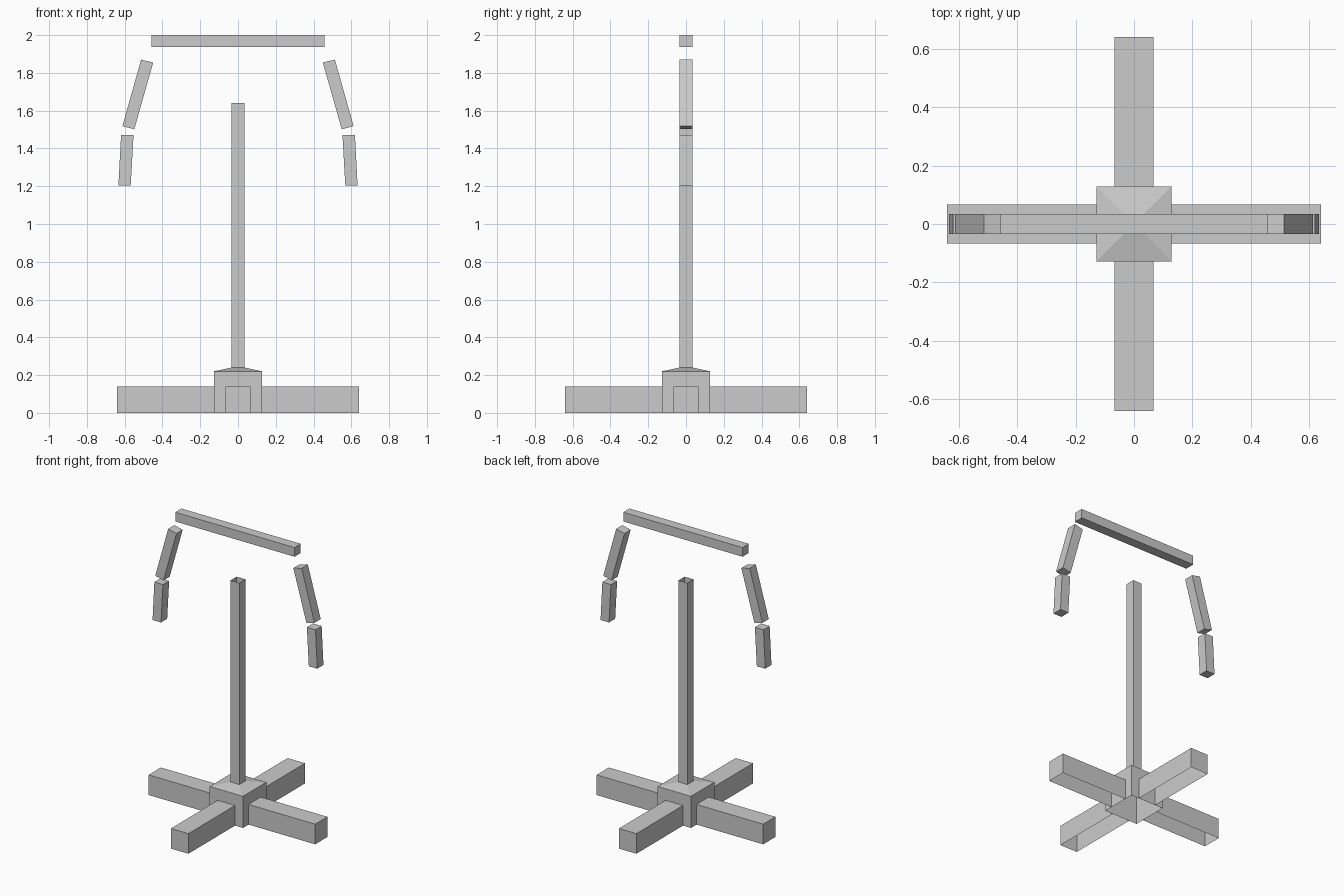
import bpy
import math
from mathutils import Matrix

if "Cube" in bpy.data.objects:
    bpy.data.objects.remove(bpy.data.objects["Cube"])


def make_object(name, verts, faces):
    mesh = bpy.data.meshes.new(name)
    mesh.from_pydata(verts, [], faces)
    mesh.update()
    obj = bpy.data.objects.new(name, mesh)
    bpy.context.collection.objects.link(obj)
    return obj


def bar(name, profile, half_depth):
    """Closed beam: a counter-clockwise xz outline (seen from the front) given depth in y."""
    n = len(profile)
    verts = [(x, y, z) for y in (-half_depth, half_depth) for x, z in profile]
    faces = [tuple(range(n)), tuple(reversed(range(n, 2 * n)))]
    faces += [(i, i + n, (i + 1) % n + n, (i + 1) % n) for i in range(n)]
    return make_object(name, verts, faces)


def square_tube(name, sections):
    """Square rings (half width, height) joined upwards, open at both ends."""
    verts = [(sx * w, sy * w, z) for w, z in sections
             for sx, sy in ((-1, -1), (1, -1), (1, 1), (-1, 1))]
    faces = []
    for r in range(len(sections) - 1):
        for i in range(4):
            a, b = r * 4 + i, r * 4 + (i + 1) % 4
            faces.append((a, b, b + 4, a + 4))
    return make_object(name, verts, faces)


# hub with sloping cap
HUB = 0.128
square_tube("hub", [(HUB, 0), (HUB, 0.22), (0.034, 0.24)])

# upright post, open at the top
square_tube("post", [(0.034, 0.24), (0.034, 1.64)])

# four base feet, hollow underneath, open where they meet the hub
W, H, END = 0.067, 0.14, 0.64
foot_verts = [(x, y, z) for x in (HUB, END)
              for y, z in ((-W, 0), (-W, H), (W, H), (W, 0))]
foot_faces = [(0, 4, 5, 1), (1, 5, 6, 2), (2, 6, 7, 3), (4, 7, 6, 5)]
for k in range(4):
    foot = make_object(f"base_foot_{k + 1}", foot_verts, foot_faces)
    foot.data.transform(Matrix.Rotation(k * math.pi / 2, 4, "Z"))

# floating top bar
D = 0.034
bar("top_bar", [(-0.458, 1.936), (0.458, 1.936), (0.458, 2.0), (-0.458, 2.0)], D)

# hanging arm segments, mirrored left and right
upper = [(0.449, 1.855), (0.549, 1.502), (0.612, 1.518), (0.513, 1.87)]
lower = [(0.553, 1.472), (0.568, 1.205), (0.633, 1.205), (0.619, 1.472)]
for side, s in (("right", 1), ("left", -1)):
    for part, outline in (("upper_arm", upper), ("lower_arm", lower)):
        pts = [(s * x, z) for x, z in outline]
        bar(f"{part}_{side}", pts if s > 0 else pts[::-1], D)
